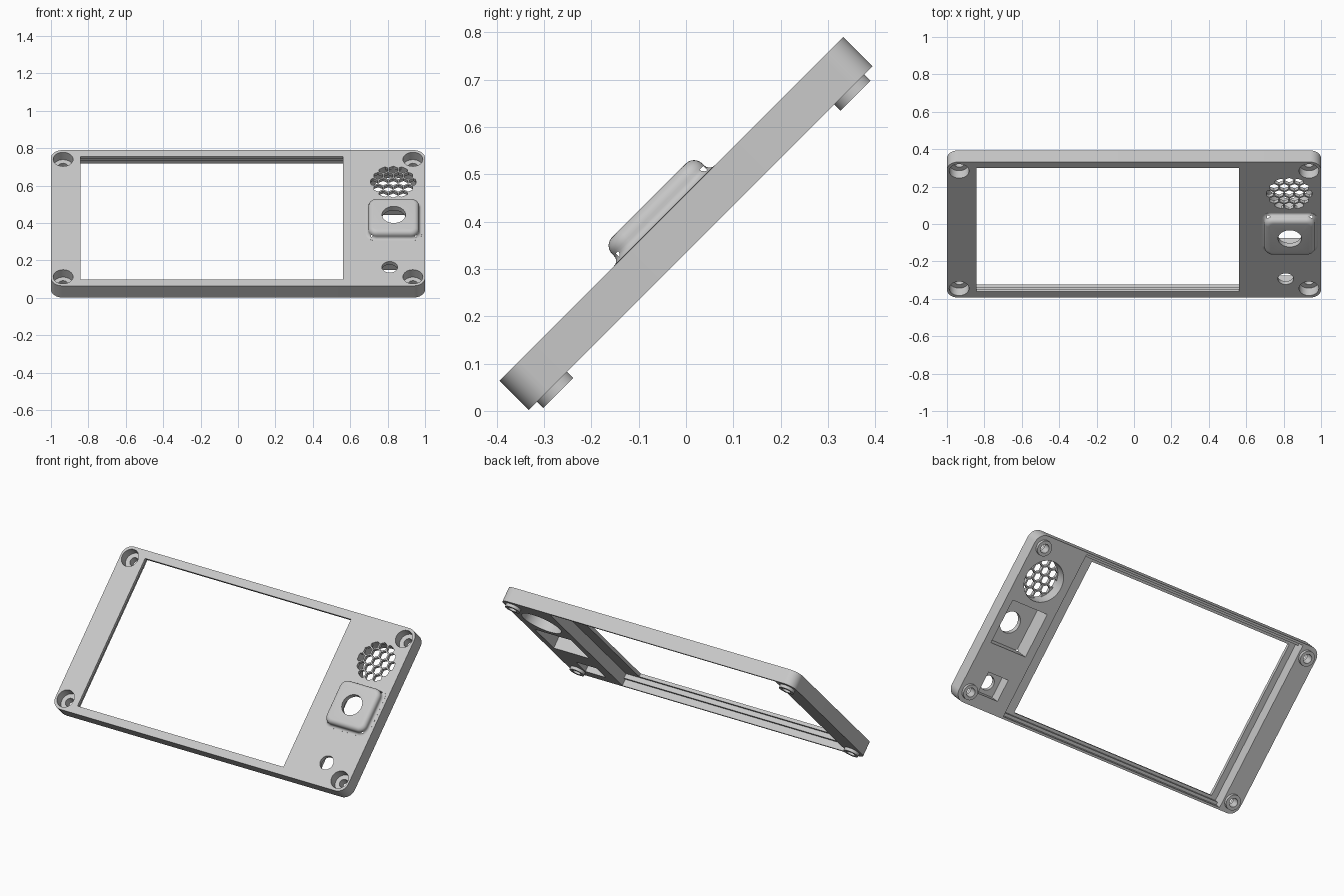
import bpy, bmesh
from math import sin, cos, pi, radians, sqrt
from mathutils import Matrix

cube = bpy.data.objects.get("Cube")
if cube:
    bpy.data.objects.remove(cube, do_unlink=True)

# Material
grey = bpy.data.materials.new("plain_grey")
grey.use_nodes = True
colour = (0.58, 0.58, 0.58, 1)
grey.diffuse_color = colour
grey.node_tree.nodes["Principled BSDF"].inputs["Base Color"].default_value = colour

# The panel is modelled flat (front = +z), then leaned back
LEAN = Matrix.Translation((0, 0, 0.396)) @ Matrix.Rotation(radians(45), 4, 'X')
FRONT, BACK = 0.044, -0.044
HALF_V = 0.513


def rounded_ring(cx, cy, hx, hy, r, steps=8):
    """Outline of a rounded rectangle, counter-clockwise."""
    pts = []
    for k, (sx, sy) in enumerate([(1, 1), (-1, 1), (-1, -1), (1, -1)]):
        for i in range(steps + 1):
            a = (k + i / steps) * pi / 2
            pts.append((cx + sx * (hx - r) + r * cos(a), cy + sy * (hy - r) + r * sin(a)))
    return pts


def circle(cx, cy, r, n=40, turn=0.0):
    return [(cx + r * cos(turn + 2 * pi * i / n), cy + r * sin(turn + 2 * pi * i / n)) for i in range(n)]


def rect(x0, x1, y0, y1):
    return [(x0, y0), (x1, y0), (x1, y1), (x0, y1)]


def loft(bm, rings):
    """Closed solid through a list of (outline, height)."""
    loops = [[bm.verts.new((x, y, z)) for x, y in pts] for pts, z in rings]
    bm.faces.new(loops[0][::-1])
    bm.faces.new(loops[-1])
    n = len(loops[0])
    for a, b in zip(loops, loops[1:]):
        for i in range(n):
            j = (i + 1) % n
            bm.faces.new((a[i], a[j], b[j], b[i]))


def make(name, solids):
    bm = bmesh.new()
    for rings in solids:
        loft(bm, rings)
    mesh = bpy.data.meshes.new(name)
    bm.to_mesh(mesh)
    bm.free()
    mesh.materials.append(grey)
    ob = bpy.data.objects.new(name, mesh)
    bpy.context.collection.objects.link(ob)
    return ob


def combine(ob, name, solids, operation='DIFFERENCE'):
    """Apply a boolean with a temporary helper solid."""
    tool = make(name, solids)
    tool.hide_render = True
    mod = ob.modifiers.new(name, 'BOOLEAN')
    mod.operation, mod.solver, mod.object = operation, 'EXACT', tool
    bpy.context.view_layer.update()
    new = bpy.data.meshes.new_from_object(ob.evaluated_get(bpy.context.evaluated_depsgraph_get()))
    ob.modifiers.clear()
    ob.data = new
    bpy.data.objects.remove(tool, do_unlink=True)


def prism(outline, z0, z1):
    return [(outline, z0), (outline, z1)]


corners = [(sx * 0.935, sy * 0.444) for sx in (-1, 1) for sy in (-1, 1)]
KNOB = (0.833, -0.021)
GRILLE = (0.83, 0.273, 0.121)

# Bezel plate with rounded corners
panel = make("bezel_panel", [prism(rounded_ring(0, 0, 1, HALF_V, 0.06), BACK, FRONT)])

# Raised pad with a flared foot and softened rim
foot, wall, top = 0.15, 0.135, 0.090
pad = [(rounded_ring(*KNOB, foot, foot, 0.05), 0.02), (rounded_ring(*KNOB, foot, foot, 0.05), FRONT + 0.0005)]
for i in range(1, 6):
    a = i / 5 * pi / 2
    h = foot - 0.015 * sin(a)
    pad.append((rounded_ring(*KNOB, h, h, 0.045), FRONT + 0.015 * (1 - cos(a))))
for i in range(7):
    a = i / 6 * pi / 2
    h = wall - 0.025 * (1 - cos(a))
    pad.append((rounded_ring(*KNOB, h, h, 0.045 - 0.02 * (1 - cos(a))), top - 0.025 + 0.025 * sin(a)))
combine(panel, "raised_pad", [pad], 'UNION')

# Screw bosses on the back
combine(panel, "screw_bosses", [prism(circle(x, y, 0.045), BACK - 0.018, 0) for x, y in corners], 'UNION')

# Screen window and stepped recess behind it
combine(panel, "window_cut", [prism(rect(-0.843, 0.562, -0.466, 0.466), -0.2, 0.2)])
combine(panel, "screen_recess", [prism(rect(-0.88, 0.66, -0.483, 0.483), -0.06, 0.024)])
combine(panel, "board_recess", [prism(rect(-0.88, 0.66, -0.5, 0.5), -0.06, -0.004)])

# Counterbores and screw holes
combine(panel, "counterbores", [prism(circle(x, y, 0.053), -0.012, 0.2) for x, y in corners])
combine(panel, "screw_holes", [prism(circle(x, y, 0.026), -0.2, 0.1) for x, y in corners])

# Pockets in the back, then the holes through them
combine(panel, "pad_pocket", [prism(rect(0.71, 0.955, -0.15, 0.112), -0.2, 0.06)])
combine(panel, "small_pocket", [prism(rect(0.74, 0.88, -0.435, -0.305), -0.2, 0.02)])
combine(panel, "front_holes", [prism(circle(*KNOB, 0.063), -0.2, 0.2),
                               prism(circle(0.811, -0.371, 0.042), -0.2, 0.2),
                               prism(circle(*GRILLE, 64), -0.2, 0.2)])

# Honeycomb grille set flush with the front
grille = make("honeycomb_grille", [prism(circle(*GRILLE, 64), FRONT - 0.02, FRONT)])
pitch = 0.054
cells = []
for row in range(-3, 4):
    for col in range(-4, 5):
        x = (col + 0.5 * (row % 2)) * pitch
        y = row * pitch * sqrt(3) / 2
        if sqrt(x * x + y * y) < 0.135:
            cells.append(prism(circle(GRILLE[0] + x, GRILLE[1] + y, 0.0262, 6, pi / 6), -0.2, 0.2))
combine(grille, "grille_cells", cells)

# Lean the parts and shade them
for ob in (panel, grille):
    ob.data.transform(LEAN)
    bpy.ops.object.select_all(action='DESELECT')
    ob.select_set(True)
    bpy.context.view_layer.objects.active = ob
    bpy.ops.object.shade_smooth_by_angle(angle=radians(30))
